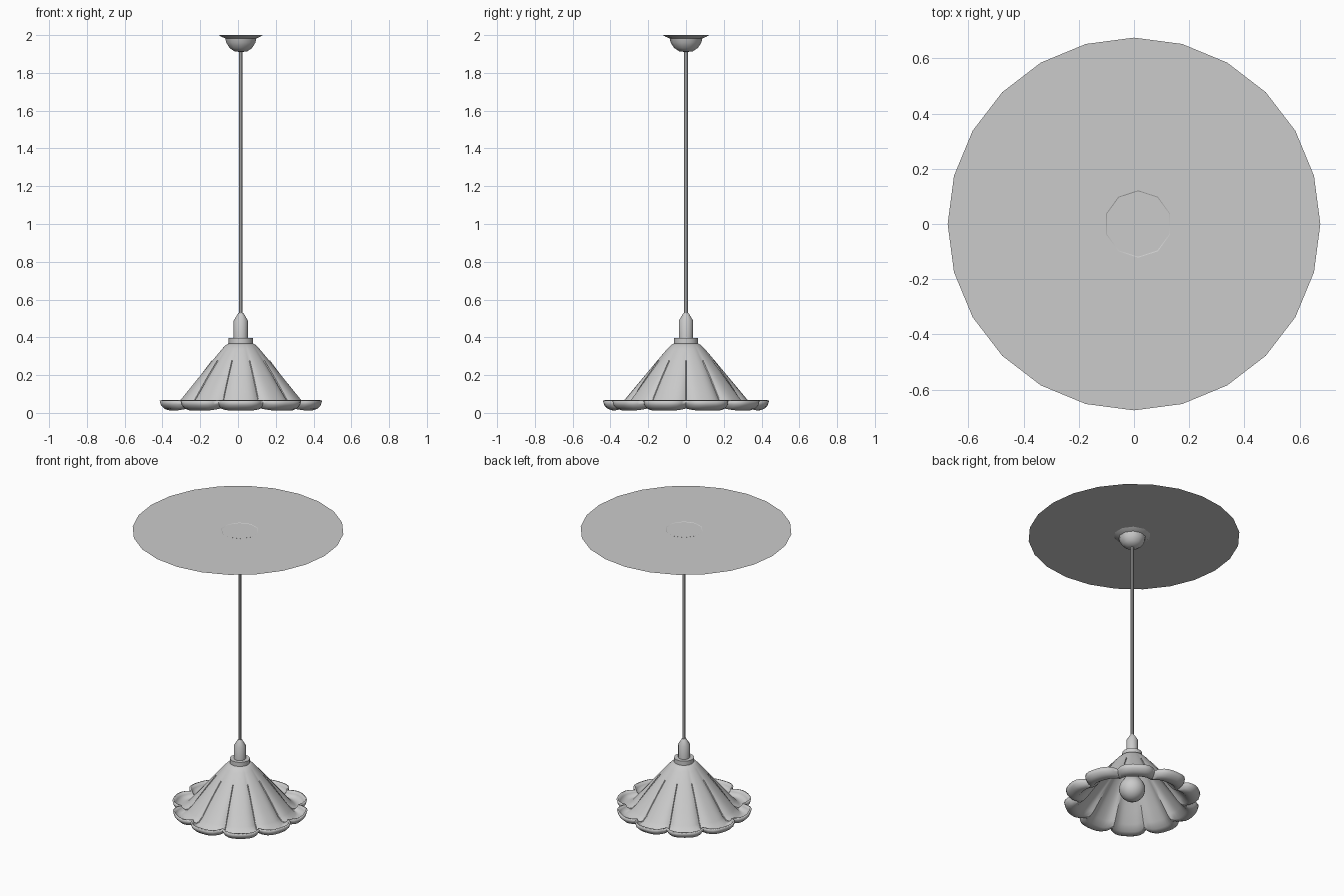
import bpy, bmesh, math

if "Cube" in bpy.data.objects:
    bpy.data.objects.remove(bpy.data.objects["Cube"])

CX = 0.015          # the lamp hangs slightly off the disc centre
PETALS = 10
STEPS = 10          # segments per petal


def finish(name, bm, angle=35):
    bmesh.ops.recalc_face_normals(bm, faces=bm.faces)
    me = bpy.data.meshes.new(name)
    bm.to_mesh(me)
    bm.free()
    ob = bpy.data.objects.new(name, me)
    bpy.context.collection.objects.link(ob)
    bpy.ops.object.select_all(action='DESELECT')
    ob.select_set(True)
    bpy.context.view_layer.objects.active = ob
    if angle:
        bpy.ops.object.shade_smooth_by_angle(angle=math.radians(angle))
    return ob


def lathe(name, profile, sides, angle=35, shape=None, phase=0.0):
    """Revolve (radius, z) points round the lamp axis; shape may adjust each point."""
    bm = bmesh.new()
    rings = []
    for k, (r, z) in enumerate(profile):
        ring = []
        for i in range(sides):
            a = 2 * math.pi * i / sides + phase
            rr, zz = shape(r, z, i, k) if shape else (r, z)
            ring.append(bm.verts.new((CX + rr * math.cos(a), rr * math.sin(a), zz)))
        rings.append(ring)
    for lo, hi in zip(rings, rings[1:]):
        for i in range(sides):
            j = (i + 1) % sides
            bm.faces.new((lo[i], lo[j], hi[j], hi[i]))
    bmesh.ops.remove_doubles(bm, verts=bm.verts, dist=1e-5)
    return finish(name, bm, angle)


# ceiling disc
bm = bmesh.new()
bmesh.ops.create_circle(bm, cap_ends=True, segments=24, radius=0.675)
disc = finish("ceiling_disc", bm, 0)
disc.location.z = 1.998

# ceiling canopy with flared lip
lathe("canopy", [(0.122, 2.0), (0.107, 1.991), (0.087, 1.983), (0.081, 1.96),
                 (0.062, 1.931), (0.035, 1.914), (0, 1.91)], 10, phase=math.radians(18))

# hanging rod
lathe("rod", [(0, 1.93), (0.01, 1.93), (0.01, 0.5), (0, 0.5)], 8)

# lamp socket and collar
lathe("socket", [(0, 0.53), (0.013, 0.53), (0.038, 0.488), (0.038, 0.385), (0, 0.385)], 12)
lathe("collar", [(0, 0.397), (0.064, 0.397), (0.064, 0.367), (0.052, 0.362), (0, 0.362)], 16)

# bulb with neck
bulb = [(0.035, 0.365), (0.035, 0.25), (0.045, 0.215)]
bulb += [(0.084 * math.sin(t), 0.13 + 0.084 * math.cos(t))
         for t in [math.pi * (0.25 + 0.75 * k / 8) for k in range(9)]]
lathe("bulb", bulb, 16, 60)


# petal shade: grooves deepen towards the curled rim
shade_profile = [(0.05, 0.368), (0.075, 0.355), (0.095, 0.335), (0.15, 0.27),
                 (0.21, 0.198), (0.27, 0.126), (0.325, 0.06), (0.358, 0.026),
                 (0.385, 0.018), (0.41, 0.026), (0.427, 0.042), (0.434, 0.066)]


def petal(r, z, i, k):
    u = (i % STEPS) / STEPS
    groove = (1 - math.sin(math.pi * u)) ** 2
    depth = 0.13 * max(0, (r - 0.07) / 0.36)
    rim = max(0, k - 6) / 5
    return r * (1 - depth * groove), z + 0.012 * rim * groove * (1 - rim) * 4


shade = lathe("petal_shade", shade_profile, PETALS * STEPS, 40, petal)
mod = shade.modifiers.new("thickness", 'SOLIDIFY')
mod.thickness = 0.012
mod.offset = 0

# seam ribs running down the grooves
ribs = bmesh.new()
for p in range(PETALS):
    a = 2 * math.pi * p / PETALS
    rows = []
    for k in range(3, len(shade_profile) - 1):
        r, z = petal(*shade_profile[k], 0, k)
        row = []
        for side, lift in ((-0.006, 0), (0, 0.014), (0.006, 0)):
            x, y = r + lift * 0.6, side
            row.append(ribs.verts.new((CX + x * math.cos(a) - y * math.sin(a),
                                       x * math.sin(a) + y * math.cos(a), z + lift * 0.6)))
        rows.append(row)
    for lo, hi in zip(rows, rows[1:]):
        for i in range(2):
            ribs.faces.new((lo[i], lo[i + 1], hi[i + 1], hi[i]))
finish("shade_ribs", ribs)
